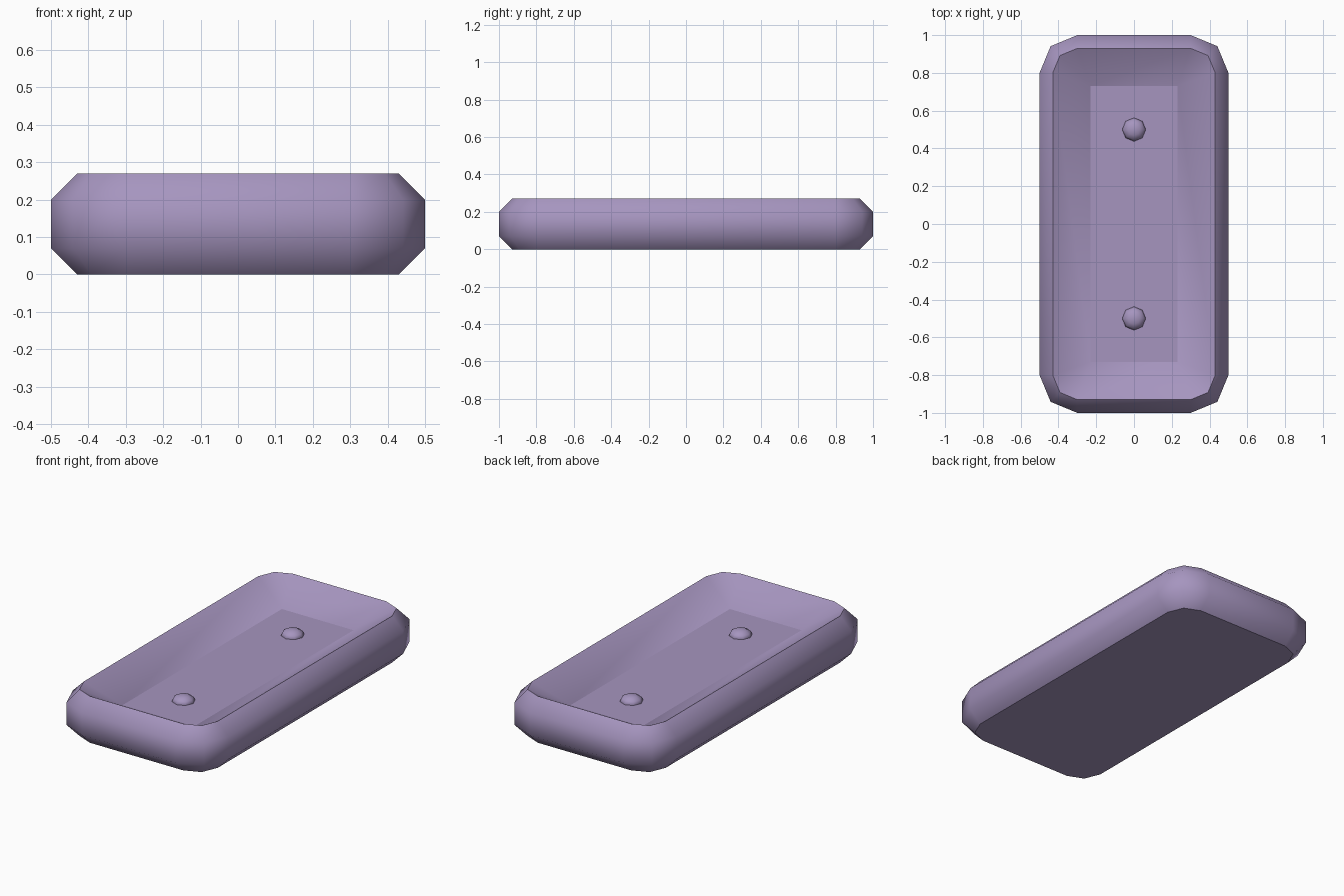
import bpy, bmesh, math

cube = bpy.data.objects.get("Cube")
if cube:
    bpy.data.objects.remove(cube, do_unlink=True)

mauve = bpy.data.materials.new("mauve")
mauve.use_nodes = True
colour = (0.38, 0.30, 0.52, 1)
mauve.diffuse_color = colour
mauve.node_tree.nodes["Principled BSDF"].inputs["Base Color"].default_value = colour


def add_object(name, bm):
    mesh = bpy.data.meshes.new(name)
    bm.to_mesh(mesh)
    bm.free()
    obj = bpy.data.objects.new(name, mesh)
    obj.data.materials.append(mauve)
    bpy.context.collection.objects.link(obj)
    return obj


def outline(cx, cy, radius):
    """Rectangle with corners rounded in two segments."""
    points = []
    for i, (sx, sy) in enumerate([(1, 1), (-1, 1), (-1, -1), (1, -1)]):
        for step in range(3):
            a = math.radians(90 * i + 45 * step)
            points.append((sx * cx + radius * math.cos(a),
                           sy * cy + radius * math.sin(a)))
    return points


# Tray: stacked outlines from the base, over the rim, down to the floor
sections = [(0.3, 0.8, 0.13, 0), (0.3, 0.8, 0.2, 0.07), (0.3, 0.8, 0.2, 0.2),
            (0.3, 0.8, 0.13, 0.27), (0.23, 0.73, 0, 0.16)]
bm = bmesh.new()
rings = [[bm.verts.new((x, y, z)) for x, y in outline(cx, cy, r)]
         for cx, cy, r, z in sections]
for low, high in zip(rings, rings[1:]):
    for i in range(len(low)):
        j = (i + 1) % len(low)
        bm.faces.new((low[i], low[j], high[j], high[i]))
base = bm.faces.new(rings[0][::-1])
floor = bm.faces.new(rings[-1])
bmesh.ops.remove_doubles(bm, verts=bm.verts, dist=0.0001)
for face in bm.faces:
    face.smooth = True

# Crisp edges around the base, rim and floor
for edge in bm.edges:
    heights = [v.co.z for v in edge.verts]
    if any(all(abs(h - z) < 0.001 for h in heights) for z in (0, 0.27, 0.16)):
        edge.smooth = False
add_object("tray", bm)

# Low domed studs on the floor
for name, y in (("front_stud", -0.5), ("back_stud", 0.5)):
    bm = bmesh.new()
    bmesh.ops.create_uvsphere(bm, u_segments=8, v_segments=6, radius=0.0625)
    bmesh.ops.scale(bm, vec=(1, 1, 0.56), verts=bm.verts)
    for face in bm.faces:
        face.smooth = True
    add_object(name, bm).location = (0, y, 0.16)
